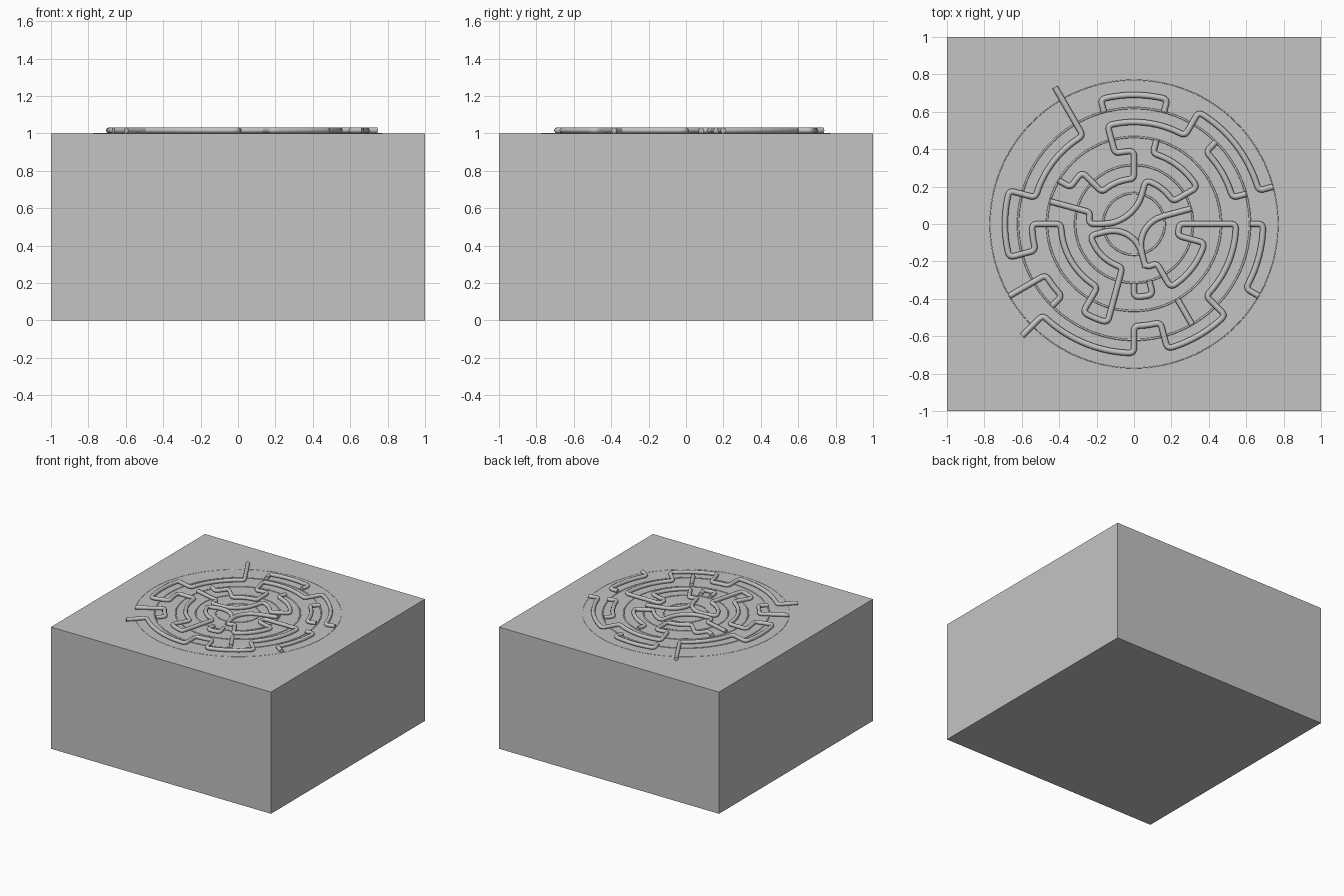
import bpy
from math import radians, cos, sin
from mathutils import Vector

cube = bpy.data.objects.get("Cube")
if cube:
    bpy.data.objects.remove(cube, do_unlink=True)

grey = bpy.data.materials.new("light grey")
grey.use_nodes = True
colour = (0.55, 0.55, 0.55, 1)
grey.diffuse_color = colour
grey.node_tree.nodes["Principled BSDF"].inputs["Base Color"].default_value = colour

TOP, PIPE = 1.0, 0.016
# Ring radii, and the lanes midway between them
HUB, R2, R3, R4, R5 = 0.165, 0.315, 0.465, 0.62, 0.77
A, B, C, D = 0.24, 0.39, 0.545, 0.69
END = 0.845


def polar(r, deg):
    return Vector((r * cos(radians(deg)), r * sin(radians(deg)), 0))


def hub_curve(a, b):
    """Arc through the hub, leaving and arriving radially."""
    p, q = polar(HUB, a), polar(HUB, b)
    h, k = p * 0.43, q * 0.43
    steps = [i / 14 for i in range(1, 14)]
    return [p * (1-t)**3 + h * 3*t*(1-t)**2 + k * 3*t*t*(1-t) + q * t**3 for t in steps]


def trace(nodes):
    """Join polar nodes by lanes, spokes and hub curves, rounding the corners."""
    legs = []
    for (r, a), (s, b) in zip(nodes, nodes[1:]):
        mid = []
        if r == s == HUB:
            mid = hub_curve(a, b)
        elif a != b:
            n = max(2, int(abs(b - a) / 3))
            mid = [polar(r, a + (b - a) * i / n) for i in range(1, n)]
        legs.append([polar(r, a)] + mid + [polar(s, b)])
    path = [legs[0][0]]
    for i, leg in enumerate(legs):
        start, end = leg[0], leg[-1]
        cut = 0.027
        path += [p for p in leg[1:-1] if (p - start).length > cut and (p - end).length > cut]
        if i == len(legs) - 1:
            path.append(end)
            continue
        if nodes[i + 1][0] == HUB:
            path.append(end)
            continue
        p = end + (leg[-2] - end).normalized() * cut
        q = end + (legs[i + 1][1] - end).normalized() * cut
        for k in range(6):
            t = k / 5
            path.append(p * (1-t)**2 + end * 2*t*(1-t) + q * t*t)
    return path


def tube(name, points, radius, z, closed=False, sides=2):
    data = bpy.data.curves.new(name, "CURVE")
    data.dimensions = "3D"
    data.bevel_depth = radius
    data.bevel_resolution = sides
    data.use_fill_caps = not closed
    spline = data.splines.new("POLY")
    spline.points.add(len(points) - 1)
    for sp, p in zip(spline.points, points):
        sp.co = (p.x, p.y, z, 1)
    spline.use_cyclic_u = closed
    spline.use_smooth = True
    data.materials.append(grey)
    obj = bpy.data.objects.new(name, data)
    bpy.context.collection.objects.link(obj)
    return obj


# Solid block
bpy.ops.mesh.primitive_cube_add(size=2, location=(0, 0, TOP / 2))
block = bpy.context.object
block.name = "block"
block.scale.z = TOP / 2
block.data.materials.append(grey)

# Thin guide rings lying almost flush with the top
for i, r in enumerate((HUB, R2, R3, R4, R5)):
    ring = [polar(r, a * 3) for a in range(120)]
    tube(f"guide_ring_{i + 1}", ring, 0.003 if r == R5 else 0.006, TOP - 0.001, True, 1)

# Winding pipes, each a list of (radius, angle) nodes
pipes = {
    "main_pipe": [
        (END, 120), (C, 120), (C, 165), (D, 165), (D, 195), (C, 195), (C, 180),
        (B, 180), (B, 240), (C, 240), (C, 255), (A, 255), (A, 195), (HUB, 195),
        (HUB, 285), (A, 285), (A, 300), (B, 300), (B, 345), (A, 345), (A, 360),
        (C, 360), (C, 315), (D, 315), (D, 285), (C, 285), (C, 270), (D, 270),
        (D, 225), (END, 225)],
    "hub_left_pipe": [
        (R3, 165), (A, 165), (A, 180), (HUB, 180), (HUB, 75), (A, 75), (A, 30),
        (B, 30), (B, 75), (R3, 75)],
    "hub_right_pipe": [(R2, 15), (HUB, 15), (HUB, 285), (A, 285)],
    "upper_pipe": [
        (R5, 15), (D, 15), (D, 60), (C, 60), (C, 105), (B, 105), (B, 90), (A, 90),
        (A, 135), (B, 135), (B, 150), (R3, 150)],
    "back_bridge": [(R4, 105), (D, 105), (D, 75), (R4, 75)],
    "back_left_bridge": [(R4, 45), (C, 45), (C, 15), (R4, 15)],
    "front_left_pipe": [(R4, 0), (D, 0), (D, -30), (R5, -30)],
    "front_right_pipe": [(R5, 210), (C, 210), (C, 225), (R4, 225)],
    "front_bridge": [(R2, 270), (B, 270), (B, 285), (R2, 285)],
    "front_spoke": [(R3, -60), (R4, -60)],
}
for name, nodes in pipes.items():
    tube(name, trace(nodes), PIPE, TOP + PIPE)
